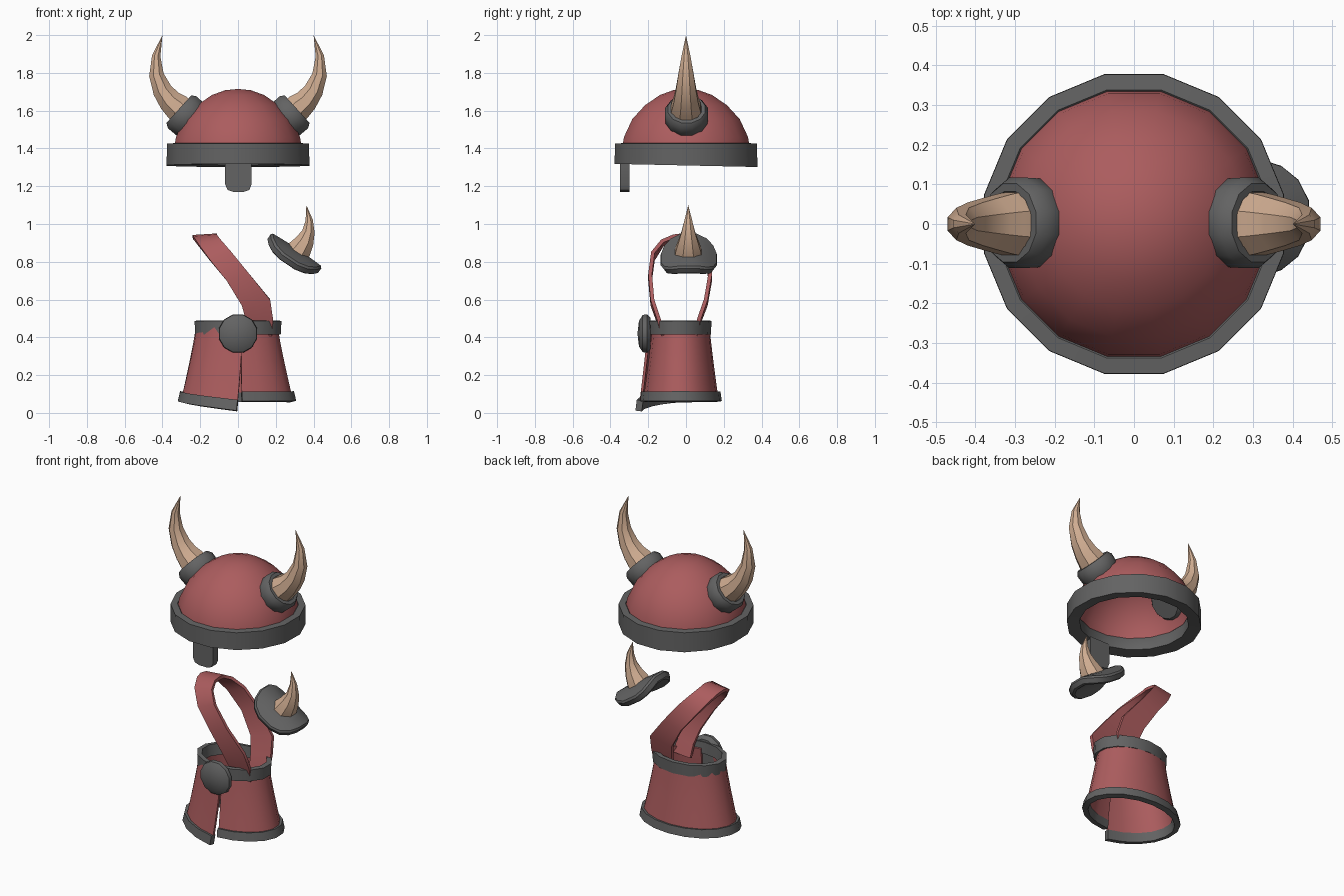
import bpy, bmesh, math
from mathutils import Vector, Matrix

if "Cube" in bpy.data.objects:
    bpy.data.objects.remove(bpy.data.objects["Cube"])

def material(name, rgb):
    m = bpy.data.materials.new(name)
    m.diffuse_color = (*rgb, 1)
    m.use_nodes = True
    m.node_tree.nodes["Principled BSDF"].inputs["Base Color"].default_value = m.diffuse_color
    return m

RED = material("muted_red", (0.41, 0.108, 0.112))
GREY = material("dark_grey", (0.125, 0.125, 0.125))
BONE = material("bone", (0.62, 0.41, 0.28))

def finish(name, bm, mat, solid=0, offset=0, bevel=0, angle=40):
    bmesh.ops.remove_doubles(bm, verts=bm.verts, dist=1e-5)
    bmesh.ops.recalc_face_normals(bm, faces=bm.faces)
    me = bpy.data.meshes.new(name)
    bm.to_mesh(me)
    bm.free()
    me.materials.append(mat)
    ob = bpy.data.objects.new(name, me)
    bpy.context.collection.objects.link(ob)
    bpy.ops.object.select_all(action='DESELECT')
    ob.select_set(True)
    bpy.context.view_layer.objects.active = ob
    if solid:
        m = ob.modifiers.new("shell", 'SOLIDIFY')
        m.thickness, m.offset = solid, offset
        bpy.ops.object.modifier_apply(modifier=m.name)
    if bevel:
        m = ob.modifiers.new("edge", 'BEVEL')
        m.width, m.segments = bevel, 1
        m.angle_limit = math.radians(50)
        bpy.ops.object.modifier_apply(modifier=m.name)
    bpy.ops.object.shade_smooth_by_angle(angle=math.radians(angle))
    return ob

def grid(rows, wrap_u=False, wrap_v=False):
    """Quads through rows of points; repeated points are merged later."""
    bm = bmesh.new()
    vs = [[bm.verts.new(p) for p in r] for r in rows]
    nr, nc = len(vs), len(vs[0])
    for i in range(nr if wrap_v else nr - 1):
        for j in range(nc if wrap_u else nc - 1):
            k, l = (i + 1) % nr, (j + 1) % nc
            bm.faces.new((vs[i][j], vs[i][l], vs[k][l], vs[k][j]))
    return bm

def lathe(profile, n=16, closed=False, sx=1, sy=1, cy=0):
    rows = []
    for r, z in profile:
        rows.append([(sx * r * math.cos(a), cy + sy * r * math.sin(a), z)
                     for a in ((j + 0.5) * math.tau / n for j in range(n))])
    return grid(rows, True, closed)

def horn(name, path, y=0, n=8):
    """Tapering curved horn; path holds x, z, radius."""
    rows = []
    for i, (x, z, r) in enumerate(path):
        a, b = path[max(i - 1, 0)], path[min(i + 1, len(path) - 1)]
        t = Vector((b[0] - a[0], 0, b[1] - a[1])).normalized()
        s = Vector((t.z, 0, -t.x))
        ring = []
        for j in range(n):
            w = (j + 0.5) * math.tau / n
            ring.append(Vector((x, y, z)) + s * r * math.cos(w) + Vector((0, 1.05 * r * math.sin(w), 0)))
        rows.append(ring)
    return finish(name, grid(rows, True), BONE)

# Helmet dome
dome = [(0.345, 1.40), (0.335, 1.46), (0.29, 1.555), (0.22, 1.63),
        (0.14, 1.683), (0.07, 1.708), (0, 1.715)]
finish("helmet_dome", lathe(dome), RED, 0.02, -1)

# Helmet rim, a little deeper at the back
bm = lathe([(0.385, 1.31), (0.384, 1.425), (0.345, 1.428), (0.318, 1.40), (0.312, 1.32)], closed=True)
for v in bm.verts:
    if v.co.z < 1.36:
        v.co.z -= 0.022 * v.co.y
finish("helmet_rim", bm, GREY)

# Nose guard with a rounded lower end
outline = [(-0.068, 1.34), (-0.068, 1.21), (-0.055, 1.18), (-0.025, 1.17),
           (0.03, 1.17), (0.06, 1.18), (0.072, 1.21), (0.072, 1.34)]
bm = bmesh.new()
f = bm.faces.new([bm.verts.new((x, -0.35, z)) for x, z in outline])
g = bmesh.ops.extrude_face_region(bm, geom=[f])
bmesh.ops.translate(bm, vec=(0, 0.05, 0), verts=[v for v in g['geom'] if isinstance(v, bmesh.types.BMVert)])
finish("nose_guard", bm, GREY)

# Horns and their collars
for side, s in (("left", -1), ("right", 1)):
    horn(side + "_horn", [(s * x, z, r) for x, z, r in
         [(0.29, 1.59, 0.085), (0.325, 1.622, 0.078), (0.36, 1.652, 0.068), (0.40, 1.707, 0.056),
          (0.432, 1.79, 0.042), (0.433, 1.89, 0.024), (0.40, 2.0, 0)]])
    bm = lathe([(0, -0.12), (0.09, -0.12), (0.115, -0.09), (0.118, -0.025),
                (0.102, 0), (0.082, 0), (0.07, -0.03), (0, -0.03)], 12)
    axis = Vector((s * 0.74, 0, 0.67))
    rot = axis.to_track_quat('Z', 'Y').to_matrix().to_4x4()
    bm.transform(Matrix.Translation((s * 0.313, 0.003, 1.608)) @ rot)
    finish(side + "_horn_collar", bm, GREY)

# Shoulder pad: a rounded, drooping plate on a slope
u_dir, n_dir = Vector((0.83, 0, -0.555)), Vector((0.555, 0, 0.83))
def pad_point(f, a):
    c, s = math.cos(a), math.sin(a)
    u = 0.165 * f * math.copysign(abs(c) ** 0.75, c)
    v = 0.157 * f * math.copysign(abs(s) ** 0.75, s)
    sag = 0.065 * (v / 0.157) ** 2
    return Vector((0.315, 0.015, 0.868)) + u_dir * u + Vector((0, v, 0)) - n_dir * sag
rows = [[pad_point(f, (j + 0.5) * math.tau / 16) for j in range(16)] for f in (0, 0.35, 0.7, 1)]
finish("shoulder_pad", grid(rows, True), GREY, 0.05, -1, 0.01)
horn("shoulder_spike", [(0.30, 0.83, 0.075), (0.328, 0.868, 0.068), (0.354, 0.91, 0.053),
                        (0.373, 0.96, 0.036), (0.377, 1.02, 0.021), (0.362, 1.10, 0)], 0.012)

# Sash loop: left edge x, z, right edge x, z, front y, back y
sash = [(0.05, 0.40, 0.18, 0.41, -0.12, 0.05), (0.045, 0.48, 0.185, 0.50, -0.145, 0.07),
        (0.02, 0.57, 0.17, 0.60, -0.178, 0.105), (-0.06, 0.70, 0.06, 0.735, -0.19, 0.128),
        (-0.15, 0.81, -0.035, 0.85, -0.175, 0.115), (-0.21, 0.89, -0.09, 0.91, -0.125, 0.07)]
top = [(-0.235, 0.925, -0.112, 0.935, -0.065), (-0.24, 0.932, -0.11, 0.94, -0.025),
       (-0.235, 0.925, -0.112, 0.935, 0.02)]
strip = [p[:5] for p in sash] + top + [p[:4] + p[5:] for p in reversed(sash)]
rows = [[(a, y, b), ((a + c) / 2, y, (b + d) / 2), (c, y, d)] for a, b, c, d, y in strip]
finish("sash", grid(rows), RED, 0.02, 0, angle=50)

# Belt ring
finish("belt", lathe([(0.232, 0.415), (0.236, 0.487), (0.205, 0.49), (0.198, 0.42)], 14, True,
                     1, 0.72, -0.035), GREY)

# Round buckle
bm = lathe([(0, -0.03), (0.085, -0.03), (0.105, -0.01), (0.102, 0.012), (0.07, 0.032), (0, 0.04)], 12)
bm.transform(Matrix.Translation((0, -0.217, 0.42)) @ Matrix.Rotation(math.pi / 2, 4, 'X'))
finish("buckle", bm, GREY)

# Wrapped skirt: the left flap overlaps the right one and hangs lower in front
def skirt_point(t, h, grow=0):
    """t runs round from the left flap edge to the right flap edge, h from hem to waist."""
    start = 0.14 * h - 0.02
    a = -math.pi / 2 + start - t * (math.tau + start - 0.07)
    flare = (1 - h) ** 1.15
    wrap = 0.012 * (1 - 2 * t)
    rx = 0.212 + 0.083 * flare + wrap + grow
    ry = 0.152 + 0.048 * flare + wrap + grow
    hem = 0.06 - 0.05 * max(0, 1 - t / 0.25) ** 1.3
    return (rx * math.cos(a), -0.033 + ry * math.sin(a), hem + (0.45 - hem) * h)

steps = [j / 18 for j in range(19)]
finish("skirt", grid([[skirt_point(t, h) for t in steps] for h in (0.05, 0.3, 0.55, 0.8, 1)]),
       RED, 0.014, 0)
finish("skirt_hem", grid([[skirt_point(t, h, 0.006) for t in steps] for h in (0, 0.13)]),
       GREY, 0.034, 0)
